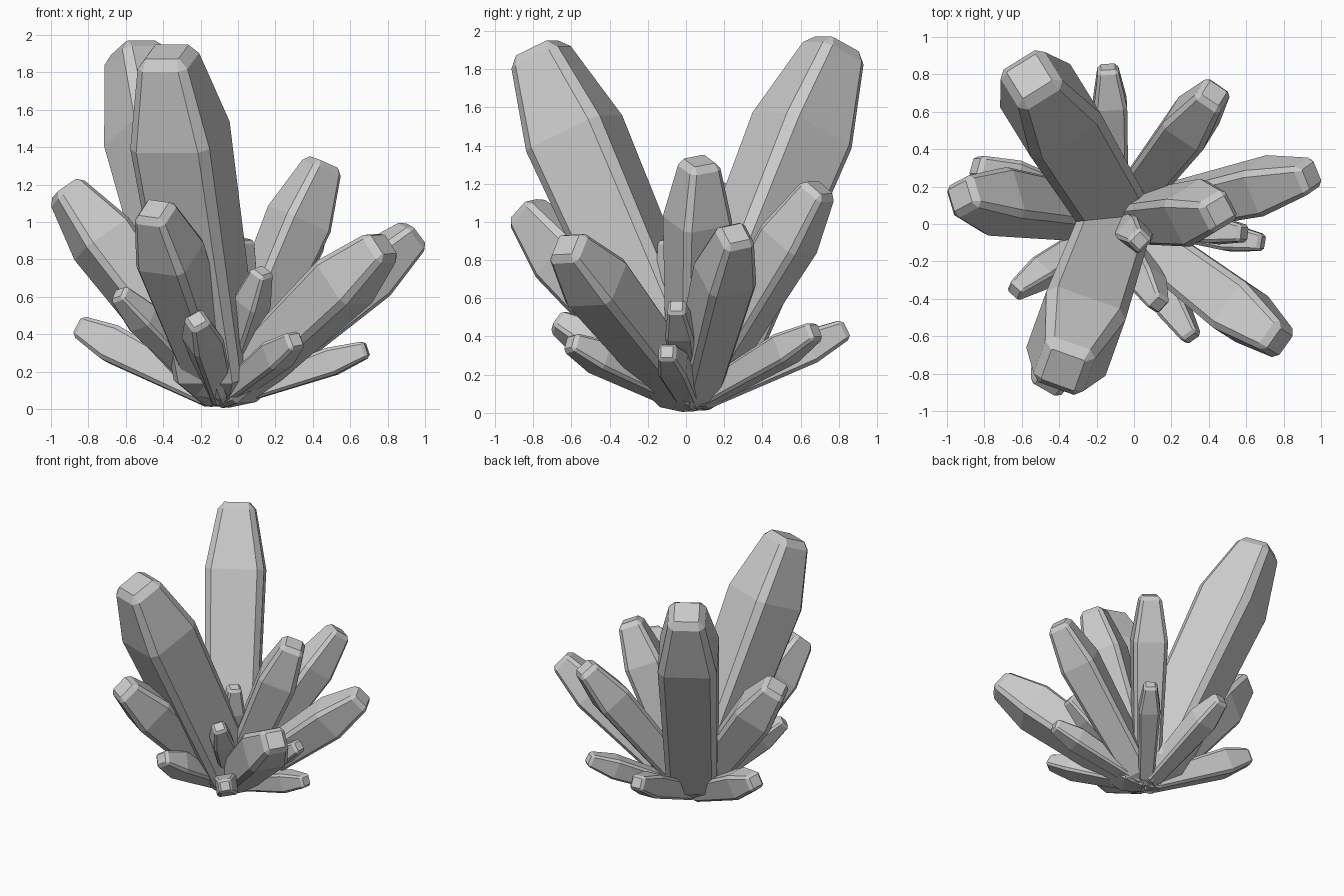
import bpy, bmesh
from math import radians
from mathutils import Vector, Matrix

if "Cube" in bpy.data.objects:
    bpy.data.objects.remove(bpy.data.objects["Cube"])

BASE = Vector((-0.09, 0.03, 0.05))   # point all crystals grow from


def crystal(name, tip, width, roll=0, low=0.72):
    """Square crystal with chamfered edges, widest near its shoulder, flat tip."""
    axis = Vector(tip) - BASE
    length = axis.length
    z = axis.normalized()
    x = Vector((0, 0, 1)).cross(z).normalized()
    y = z.cross(x)
    frame = Matrix((x, y, z)).transposed() @ Matrix.Rotation(radians(roll), 3, 'Z')
    h = width / 2
    # distance along the axis, half width, corner chamfer
    stations = [(0, 0.36 * h, 0.08 * h),
                (0.09 * length, low * h, 0.17 * h),
                (0.76 * length, h, 0.22 * h),
                (length - 0.24 * h, 0.63 * h, 0.18 * h),
                (length, 0.42 * h, 0.03 * h)]
    bm = bmesh.new()
    rings = []
    for d, r, c in stations:
        k = r - c
        pts = [(r, -k), (r, k), (k, r), (-k, r), (-r, k), (-r, -k), (-k, -r), (k, -r)]
        rings.append([bm.verts.new(BASE + frame @ Vector((u, v, d))) for u, v in pts])
    for a, b in zip(rings, rings[1:]):
        for i in range(8):
            j = (i + 1) % 8
            bm.faces.new((a[i], a[j], b[j], b[i]))
    bm.faces.new(rings[0][::-1])
    bm.faces.new(rings[-1])
    bmesh.ops.recalc_face_normals(bm, faces=bm.faces)
    mesh = bpy.data.meshes.new(name)
    bm.to_mesh(mesh)
    bm.free()
    bpy.context.collection.objects.link(bpy.data.objects.new(name, mesh))


# tip position, shoulder width, roll
large = [((-0.56, 0.79, 1.93), 0.44, 0),
         ((-0.38, -0.78, 1.91), 0.45, 0)]
medium = [((0.46, 0.07, 1.32), 0.29, 25),
          ((-0.93, 0.15, 1.18), 0.30, 30),
          ((-0.45, -0.85, 1.07), 0.30, -10),
          ((0.78, -0.63, 0.88), 0.30, 3),
          ((0.95, 0.26, 0.94), 0.27, 15),
          ((0.43, 0.70, 1.18), 0.26, 5)]
small = [((0.69, -0.10, 0.32), 0.15, 0),
         ((0.31, -0.61, 0.37), 0.16, 10),
         ((-0.64, -0.36, 0.62), 0.15, 20),
         ((0.59, -0.05, 0.56), 0.15, 0),
         ((-0.85, 0.31, 0.44), 0.20, 10),
         ((-0.22, -0.68, 0.48), 0.18, 35),
         ((0.03, -0.09, 0.91), 0.16, 0),
         ((0.13, -0.43, 0.74), 0.16, 25),
         ((-0.14, 0.84, 0.44), 0.18, 0),
         ((0.41, 0.68, 0.43), 0.16, 0)]

for label, group, low in (("large", large, 0.85), ("medium", medium, 0.76), ("small", small, 0.72)):
    for n, (tip, width, roll) in enumerate(group, 1):
        crystal(f"{label}_crystal_{n}", tip, width, roll, low)
